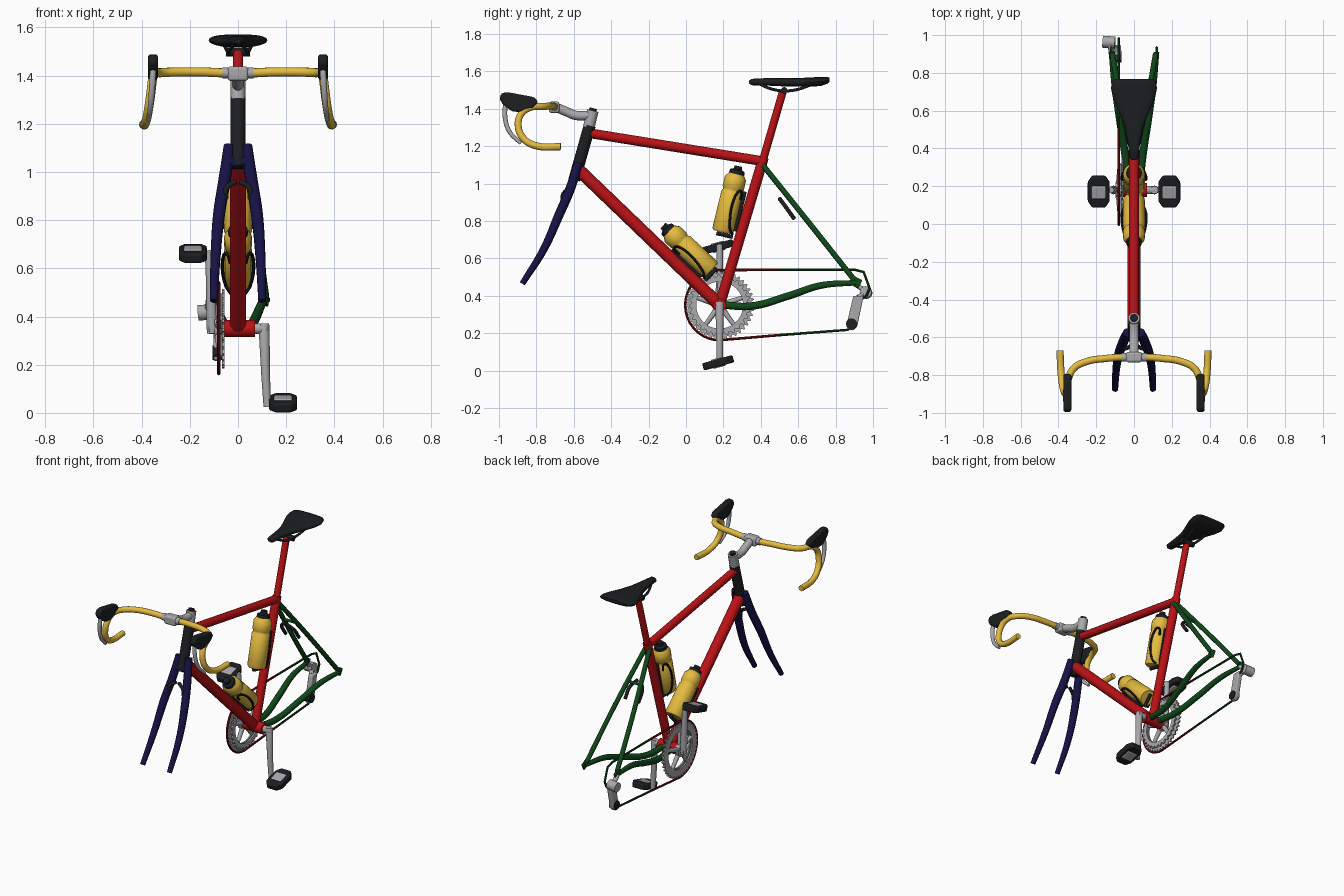
import bpy, bmesh, math
from mathutils import Vector

if "Cube" in bpy.data.objects:
    bpy.data.objects.remove(bpy.data.objects["Cube"])


def mat(name, c):
    m = bpy.data.materials.new(name)
    m.diffuse_color = (*c, 1)
    m.use_nodes = True
    m.node_tree.nodes["Principled BSDF"].inputs["Base Color"].default_value = m.diffuse_color
    return m


RED = mat("red", (0.5, 0.006, 0.008))
YEL = mat("yellow", (0.78, 0.5, 0.05))
NAVY = mat("navy", (0.008, 0.006, 0.06))
GREEN = mat("green", (0.005, 0.065, 0.01))
BLACK = mat("black", (0.012, 0.013, 0.015))
DARKRED = mat("dark_red", (0.2, 0.006, 0.006))
GREY = mat("grey", (0.4, 0.4, 0.42))


def finish(o, m, angle=40):
    o.data.materials.clear()
    o.data.materials.append(m)
    bpy.ops.object.select_all(action='DESELECT')
    o.select_set(True)
    bpy.context.view_layer.objects.active = o
    bpy.ops.object.shade_smooth_by_angle(angle=math.radians(angle))
    return o


def tube(name, pts, r, m, smooth=True, closed=False, res=4):
    """Round tube through points; r is one radius or one per point."""
    rs = r if isinstance(r, (list, tuple)) else [r] * len(pts)
    cu = bpy.data.curves.new(name, 'CURVE')
    cu.dimensions = '3D'
    cu.bevel_depth = 1
    cu.bevel_resolution = res
    cu.use_fill_caps = True
    cu.resolution_u = 8 if len(pts) > 2 and smooth else 1
    s = cu.splines.new('BEZIER')
    s.bezier_points.add(len(pts) - 1)
    s.use_cyclic_u = closed
    for bp, p, rad in zip(s.bezier_points, pts, rs):
        bp.co, bp.radius = p, rad
        bp.handle_left_type = bp.handle_right_type = 'AUTO' if smooth else 'VECTOR'
    o = bpy.data.objects.new(name, cu)
    bpy.context.collection.objects.link(o)
    bpy.ops.object.select_all(action='DESELECT')
    o.select_set(True)
    bpy.context.view_layer.objects.active = o
    bpy.ops.object.convert(target='MESH')
    return finish(bpy.context.view_layer.objects.active, m)


def from_bm(name, bm, m, bevel=0, seg=3):
    bmesh.ops.recalc_face_normals(bm, faces=bm.faces)
    me = bpy.data.meshes.new(name)
    bm.to_mesh(me)
    bm.free()
    o = bpy.data.objects.new(name, me)
    bpy.context.collection.objects.link(o)
    if bevel:
        b = o.modifiers.new("bevel", 'BEVEL')
        b.width, b.segments = bevel, seg
    return finish(o, m)


def box(name, c, size, m, rx=0, bevel=0.006):
    bm = bmesh.new()
    bmesh.ops.create_cube(bm, size=1)
    bmesh.ops.scale(bm, vec=size, verts=bm.verts)
    o = from_bm(name, bm, m, bevel)
    o.location, o.rotation_euler = c, (rx, 0, 0)
    return o


def side_plate(name, yz, x, half, m, bevel=0.006):
    """Side-view outline extruded across x."""
    bm = bmesh.new()
    f = bm.faces.new([bm.verts.new((x - half, y, z)) for y, z in yz])
    g = bmesh.ops.extrude_face_region(bm, geom=[f])
    bmesh.ops.translate(bm, vec=(2 * half, 0, 0),
                        verts=[v for v in g['geom'] if isinstance(v, bmesh.types.BMVert)])
    return from_bm(name, bm, m, bevel)


# Main frame
BB = Vector((0, 0.18, 0.35))
tube("top_tube", [(0, -0.52, 1.27), (0, 0.41, 1.12)], 0.026, RED)
tube("down_tube", [(0, -0.575, 1.075), BB], 0.034, RED)
tube("seat_tube", [BB, (0, 0.415, 1.14)], 0.028, RED)
tube("seat_post", [(0, 0.41, 1.12), (0, 0.52, 1.5)], 0.021, RED)
tube("bottom_bracket", [(-0.07, 0.18, 0.35), (0.07, 0.18, 0.35)], 0.036, RED)
tube("head_tube", [(0, -0.597, 1.02), (0, -0.515, 1.31)], 0.032, BLACK)

# Fork, stays, brakes
for s in (1, -1):
    tube("fork_blade", [(s * .035, -.575, 1.11), (s * .055, -.62, .97), (s * .078, -.68, .83),
                        (s * .093, -.76, .65), (s * .1, -.875, .465)],
         [.024, .026, .025, .021, .016], NAVY)
    tube("seat_stay", [(s * .015, .41, 1.1), (s * .07, .65, .8), (s * .115, .9, .485)], .015, GREEN)
    tube("chain_stay", [(s * .03, .2, .35), (s * .045, .35, .345), (s * .075, .55, .4),
                        (s * .1, .72, .455), (s * .12, .91, .47)],
         [.02, .02, .02, .018, .014], GREEN)
    box("rear_dropout", (s * .12, .905, .475), (.012, .06, .05), GREEN, -.5)
    tube("rear_brake_arm", [(s * .01, .5, .92), (s * .045, .53, .88), (s * .05, .58, .81)], .011, BLACK)
    tube("front_brake_arm", [(s * .01, -.645, .96), (s * .05, -.66, .93), (s * .05, -.655, .89)], .011, BLACK)
tube("fork_crown", [(-.04, -.595, 1.04), (.04, -.595, 1.04)], .026, NAVY)
tube("rear_brake_bridge", [(-.05, .55, .92), (.05, .55, .92)], .009, GREEN)

# Stem and handlebar
tube("stem_post", [(0, -.52, 1.3), (0, -.498, 1.39)], .031, GREY)
tube("stem_cap", [(0, -.5, 1.385), (0, -.495, 1.403)], .02, BLACK)
tube("stem_arm", [(0, -.5, 1.365), (0, -.59, 1.365), (0, -.64, 1.385), (0, -.70, 1.41)], .025, GREY)
box("bar_clamp", (0, -.705, 1.408), (.085, .055, .06), GREY, 0, .012)
tube("clamp_sleeve", [(-.065, -.706, 1.411), (.065, -.706, 1.411)], .023, GREY)
half = [(.05, -.705, 1.411), (.15, -.712, 1.415), (.25, -.728, 1.415), (.32, -.765, 1.412),
        (.35, -.83, 1.408), (.356, -.88, 1.375), (.364, -.897, 1.31), (.375, -.868, 1.24),
        (.385, -.8, 1.202), (.392, -.67, 1.197)]
tube("handlebar", [(-x, y, z) for x, y, z in reversed(half)] + half, .019, YEL)
hood = [(-.998, 1.455), (-.985, 1.485), (-.95, 1.488), (-.81, 1.462), (-.79, 1.435),
        (-.82, 1.405), (-.88, 1.383), (-.93, 1.385), (-.98, 1.425)]
for s in (1, -1):
    side_plate("brake_hood", hood, s * .353, .021, BLACK, .012)
    tube("brake_lever", [(s * .352, -.965, 1.43), (s * .356, -.968, 1.36),
                         (s * .362, -.945, 1.28), (s * .37, -.885, 1.215)],
         [.013, .013, .012, .009], GREY)

# Saddle: lofted rounded sections (y, half width, middle z, half height)
secs = [(.338, .012, 1.543, .008), (.35, .024, 1.543, .017), (.43, .032, 1.544, .02),
        (.52, .05, 1.542, .022), (.6, .083, 1.541, .023), (.67, .112, 1.543, .025),
        (.72, .122, 1.546, .024), (.755, .115, 1.552, .019), (.768, .1, 1.555, .01)]
bm = bmesh.new()
rings = []
for y, w, z, h in secs:
    ring = []
    for i in range(20):
        a = 2 * math.pi * i / 20
        c, d = math.cos(a), math.sin(a)
        ring.append(bm.verts.new((w * math.copysign(abs(c) ** .8, c), y,
                                  z + h * math.copysign(abs(d) ** .8, d))))
    rings.append(ring)
for a, b in zip(rings, rings[1:]):
    for i in range(20):
        bm.faces.new((a[i], a[i - 1], b[i - 1], b[i]))
bm.faces.new(rings[0])
bm.faces.new(rings[-1])
from_bm("saddle", bm, BLACK)
for s in (1, -1):
    tube("saddle_rail", [(s * .015, .39, 1.535), (s * .035, .46, 1.505), (s * .04, .56, 1.497),
                         (s * .06, .69, 1.535)], .008, BLACK)
tube("saddle_clamp", [(-.05, .525, 1.498), (.05, .525, 1.498)], .018, BLACK)


# Bottles and cages
def bottle(a, b, n):
    a, b, n = Vector(a), Vector(b), Vector(n)
    d, L = (b - a).normalized(), (b - a).length
    prof = [(0, .05), (.012, .058), (L * .68, .058), (L * .7, .053), (L * .74, .053),
            (L * .76, .058), (L * .93, .058), (L, .042)]
    tube("bottle", [a + d * t for t, r in prof], [r for t, r in prof], YEL, False, res=6)
    cap = [(0, .042), (.02, .04), (.028, .022), (.045, .02)]
    tube("bottle_cap", [b + d * t for t, r in cap], [r for t, r in cap], BLACK, False, res=6)
    for s in (1, -1):
        x = Vector((s, 0, 0))
        tube("cage_loop", [a + d * t + x * u + n * v for t, u, v in
                           ((.0, .03, .055), (.03, .052, .034), (L * .7, .055, .028),
                            (L * .74, .045, .045), (L * .6, .032, .054))], .007, BLACK, res=2)
    tube("cage_foot", [a - d * .012 - n * .03, a - d * .012 + n * .06], .011, BLACK)
    tube("cage_spine", [a + d * .02 + n * .064, a + d * L * .75 + n * .064], .012, BLACK)


bottle((0, .135, .535), (0, -.09, .745), (0, -.68, -.73))
bottle((0, .195, .74), (0, .27, 1.05), (0, .97, -.23))


# Chainrings with teeth
def chainring(name, x, ro, ri, teeth):
    bm = bmesh.new()
    n = teeth * 4
    loops = []
    for dx in (-.005, .005):
        for outer in (True, False):
            loops.append([bm.verts.new((x + dx,
                          .18 + r * math.cos(2 * math.pi * i / n),
                          .35 + r * math.sin(2 * math.pi * i / n)))
                          for i in range(n) for r in [(ro if i % 4 < 2 else ro - .014) if outer else ri]])
    for p, q in ((0, 1), (2, 3), (0, 2), (1, 3)):
        for i in range(n):
            bm.faces.new((loops[p][i - 1], loops[p][i], loops[q][i], loops[q][i - 1]))
    from_bm(name, bm, GREY)


chainring("outer_chainring", -.08, .185, .128, 40)
chainring("inner_chainring", -.062, .165, .125, 28)
for k in range(5):
    a = math.radians(90 + 72 * k)
    tube("spider_arm", [(-.082, .18, .35), (-.075, .18 + .145 * math.cos(a), .35 + .145 * math.sin(a))],
         [.017, .011], GREY)
tube("spider_hub", [(-.098, .18, .35), (-.07, .18, .35)], .042, GREY)

# Cranks and pedals
tube("crank_axle", [(-.12, .18, .35), (.12, .18, .35)], .022, GREY)
for s, up in ((1, -1), (-1, 1)):
    z = .35 + up * .31
    tube("crank_arm", [(s * .108, .18, .35 - up * .02), (s * .108, .18, .36), (s * .115, .18, .35 + up * .2),
                       (s * .122, .18, z + up * .015)], [.02, .023, .018, .016], GREY, False)
    tube("pedal_axle", [(s * .115, .18, z), (s * .15, .175, z)], .011, GREY)
    bm = bmesh.new()
    outline = [(.035, .084), (.058, .05), (.058, -.05), (.035, -.084)]
    outline += [(-x, -y) for x, y in outline]
    f = bm.faces.new([bm.verts.new((x, y, -.02)) for x, y in outline])
    g = bmesh.ops.extrude_face_region(bm, geom=[f])
    bmesh.ops.translate(bm, vec=(0, 0, .04), verts=[v for v in g['geom'] if isinstance(v, bmesh.types.BMVert)])
    p = from_bm("pedal", bm, BLACK, .008)
    p.location, p.rotation_euler = (s * .187, .172, z + .002), (.27, 0, 0)
    box("pedal_plate", (s * .187, .172, z + .002), (.075, .07, .05), GREY, .27)

# Chain: red-tinted front, green-tinted rear
CX = -.08
arc = [(CX, .18 + .184 * math.cos(t), .35 + .187 * math.sin(t))
       for t in [math.radians(90 + 10 * i) for i in range(19)]]
tube("chain_front", [(CX, .5, .54)] + arc + [(CX, .5, .19)], .007, DARKRED, False, res=2)
tube("chain_rear", [(CX, .5, .54), (CX, .9, .54), (CX, .95, .527), (CX, .982, .44), (CX, .965, .4),
                    (CX, .92, .37), (CX, .9, .26), (CX, .865, .218), (CX, .5, .19)], .007, GREEN, False, res=2)

# Rear derailleur
side_plate("derailleur_cage", [(.895, .4), (.95, .4), (.915, .235), (.895, .215), (.865, .22), (.858, .245)],
           -.085, .016, GREY)
tube("lower_pulley", [(-.105, .885, .25), (-.065, .885, .25)], .03, BLACK)
tube("derailleur_body", [(-.165, .965, .415), (-.1, .96, .42)], .032, GREY)
tube("derailleur_link", [(-.12, .905, .465), (-.125, .96, .42), (-.095, .92, .39)], .015, GREY, False)
